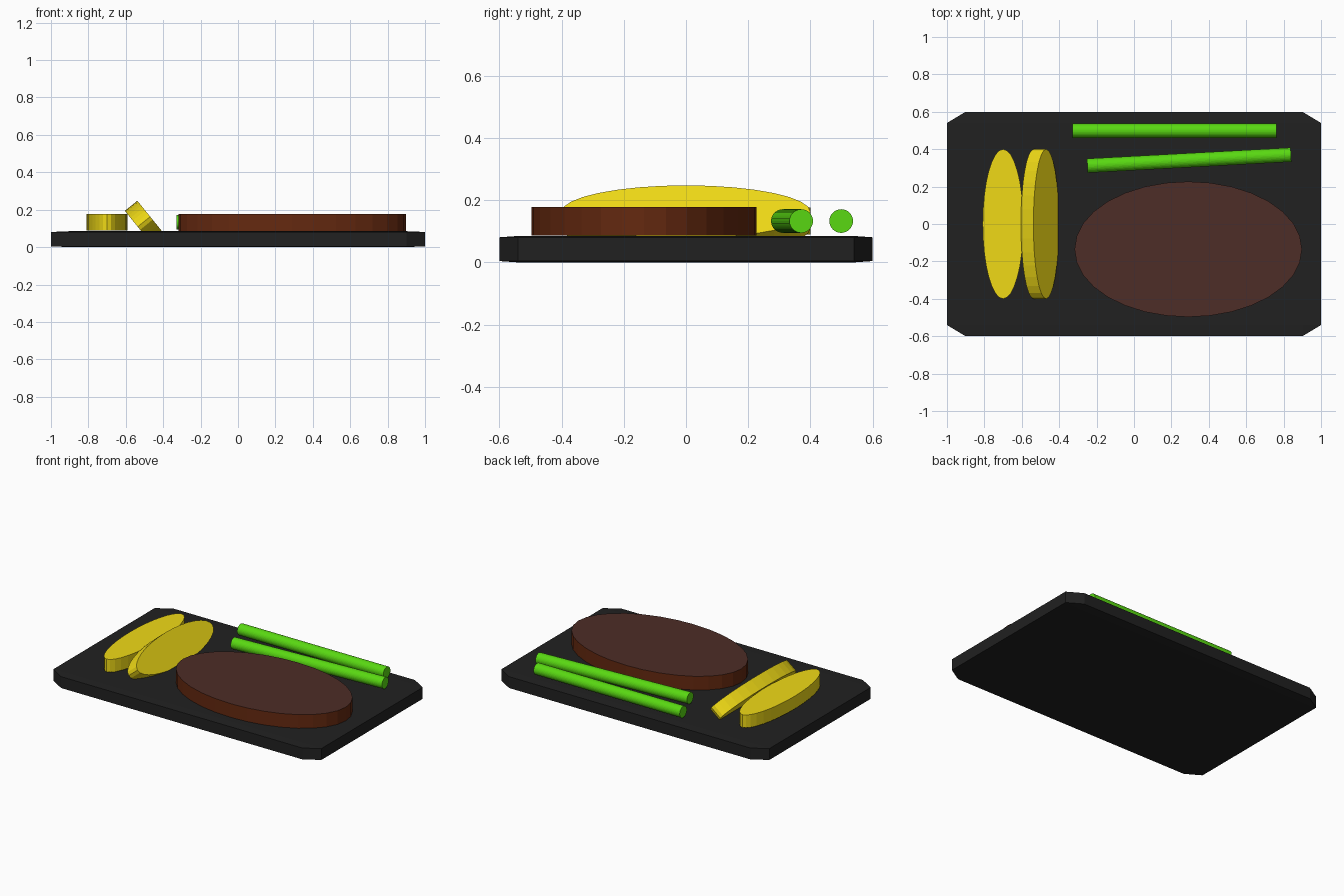
import bpy, bmesh
from math import radians
from mathutils import Matrix, Euler

if "Cube" in bpy.data.objects:
    bpy.data.objects.remove(bpy.data.objects["Cube"])


def material(name, rgb):
    m = bpy.data.materials.new(name)
    m.diffuse_color = (*rgb, 1)
    m.use_nodes = True
    m.node_tree.nodes["Principled BSDF"].inputs["Base Color"].default_value = m.diffuse_color
    return m


def add_object(name, bm, *mats):
    mesh = bpy.data.meshes.new(name)
    bm.to_mesh(mesh)
    bm.free()
    for m in mats:
        mesh.materials.append(m)
    ob = bpy.data.objects.new(name, mesh)
    bpy.context.collection.objects.link(ob)
    return ob


def disc(name, loc, half, rot, *mats):
    """Flat-shaded elliptical cylinder given by its half sizes."""
    bm = bmesh.new()
    bmesh.ops.create_cone(bm, cap_ends=True, segments=32,
                          radius1=1, radius2=1, depth=2)
    # Caps take the second material when there is one
    for f in bm.faces:
        if len(f.verts) > 4 and len(mats) > 1:
            f.material_index = 1
    bmesh.ops.transform(bm, matrix=Matrix.Diagonal((*half, 1)), verts=bm.verts)
    ob = add_object(name, bm, *mats)
    ob.location = loc
    ob.rotation_euler = Euler([radians(a) for a in rot])
    return ob


black = material("black_iron", (0.015, 0.015, 0.015))
crust = material("seared_crust", (0.13, 0.022, 0.005))
meat = material("meat_brown", (0.075, 0.026, 0.02))
yellow = material("yellow", (0.87, 0.70, 0.008))
green = material("green", (0.10, 0.69, 0.006))

# Plate: cube bevelled before being flattened, so the chamfer scales with it
bm = bmesh.new()
bmesh.ops.create_cube(bm, size=2)
bmesh.ops.bevel(bm, geom=bm.edges[:], offset=0.1, segments=1,
                affect='EDGES', profile=0.5)
bmesh.ops.transform(bm, matrix=Matrix.Translation((0, 0, 0.0425))
                    @ Matrix.Diagonal((1, 0.6, 0.0425, 1)), verts=bm.verts)
add_object("plate", bm, black)

# Steak
disc("steak", (0.29, -0.135, 0.132), (0.608, 0.362, 0.046), (0, 0, 0), crust, meat)

# Potato slices, one flat and one leaning on it
slice_half = (0.109, 0.4, 0.043)
disc("potato_slice_flat", (-0.70, 0, 0.133), slice_half, (0, 0, 0), yellow)
disc("potato_slice_leaning", (-0.503, 0, 0.136), slice_half, (0, 51, 0), yellow)

# Green beans lying along x
for name, x, y, turn in (("bean_back", 0.216, 0.499, 0),
                         ("bean_front", 0.295, 0.341, 3.1)):
    disc(name, (x, y, 0.133), (0.038, 0.038, 0.545), (0, 90, turn), green)
